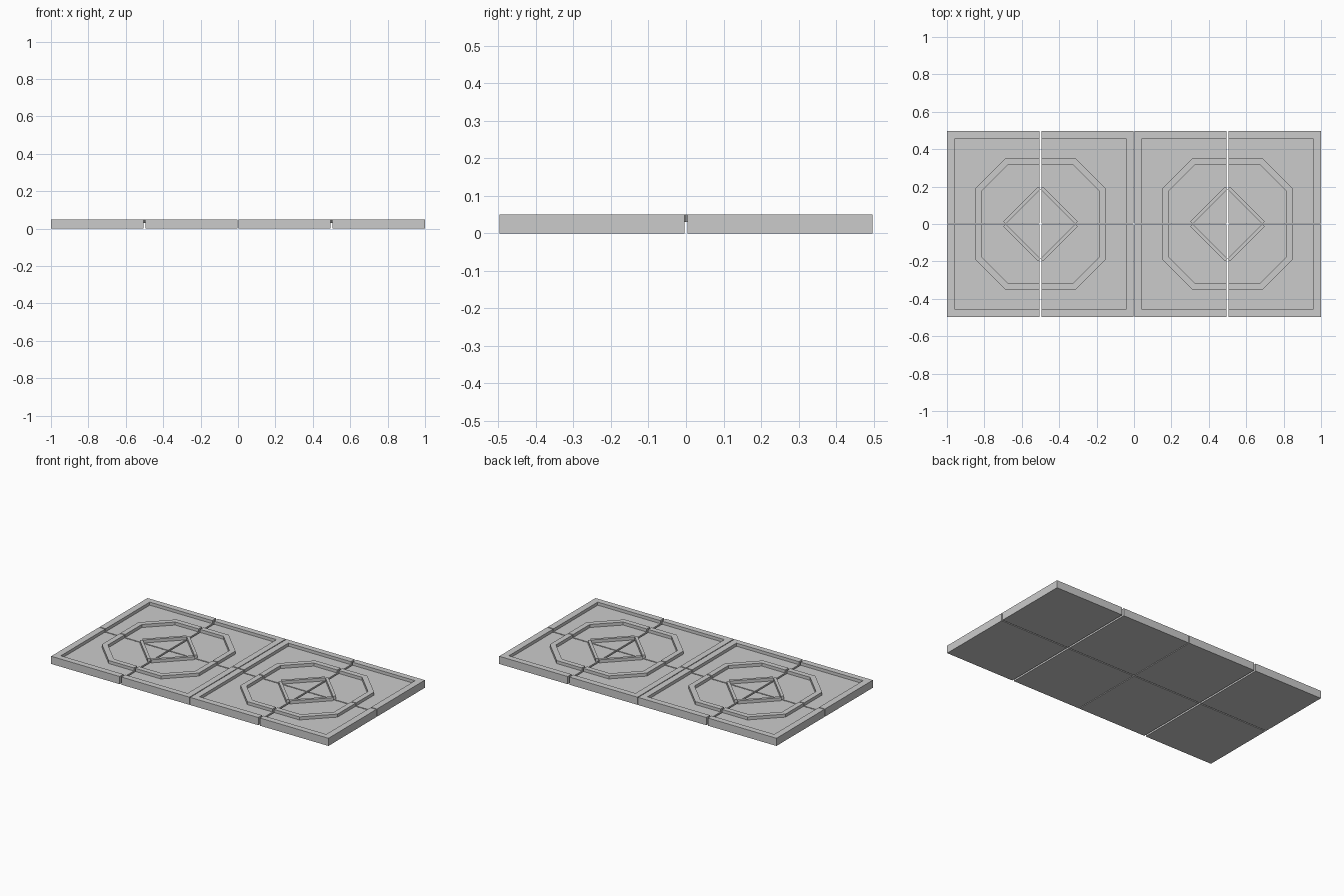
import bpy, bmesh

if "Cube" in bpy.data.objects:
    bpy.data.objects.remove(bpy.data.objects["Cube"])

FLOOR, TOP = 0.03, 0.05
GX, GY = 0.006, 0.0035      # half widths of the gaps inside each square
EY = 0.4965                 # outer half depth


def prism(name, pts, z0, z1, cx, sx, sy):
    """Extrude a quadrant outline, mirrored by the signs about (cx, 0)."""
    bm = bmesh.new()
    verts = [bm.verts.new((cx + sx * x, sy * y, z0)) for x, y in pts]
    face = bm.faces.new(verts)
    ext = bmesh.ops.extrude_face_region(bm, geom=[face])
    top = [v for v in ext["geom"] if isinstance(v, bmesh.types.BMVert)]
    bmesh.ops.translate(bm, vec=(0, 0, z1 - z0), verts=top)
    bmesh.ops.recalc_face_normals(bm, faces=bm.faces)
    mesh = bpy.data.meshes.new(name)
    bm.to_mesh(mesh)
    bm.free()
    bpy.context.collection.objects.link(bpy.data.objects.new(name, mesh))


for cx in (-0.5, 0.5):
    for sx in (-1, 1):
        for sy in (-1, 1):
            # edge sits slightly back along the centre seam
            ex = 0.5 if sx * cx > 0 else 0.4975
            rx, ry = 0.457, 0.4575
            # slab of the quarter tile
            prism("tile_slab", [(GX, GY), (ex, GY), (ex, EY), (GX, EY)],
                  0, FLOOR, cx, sx, sy)
            # raised L-shaped border
            prism("tile_border", [(ex, GY), (ex, EY), (GX, EY), (GX, ry),
                                  (rx, ry), (rx, GY)], FLOOR, TOP, cx, sx, sy)
            # quarter of the octagon moulding
            prism("octagon_moulding",
                  [(GX, 0.35), (0.188, 0.35), (0.35, 0.188), (0.35, GY),
                   (0.316, GY), (0.316, 0.174), (0.174, 0.316), (GX, 0.316)],
                  FLOOR, TOP, cx, sx, sy)
            # diamond bar with square-cut ends that close the gap
            prism("diamond_bar",
                  [(0.0, 0.186), (0.013, 0.199), (0.199, 0.013), (0.186, 0.0)],
                  FLOOR, TOP, cx, sx, sy)
